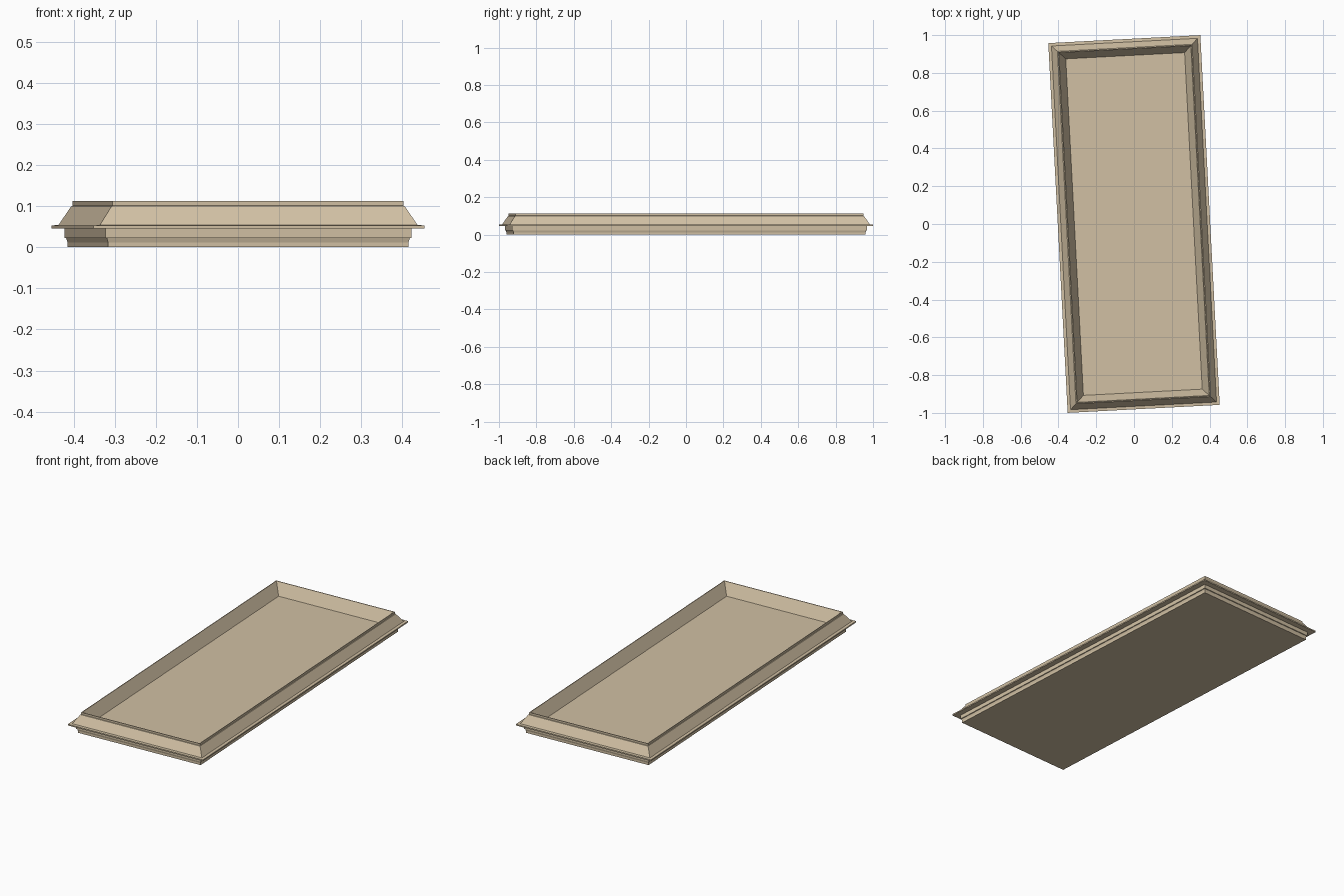
import bpy, bmesh, math
from mathutils import Matrix

if "Cube" in bpy.data.objects:
    bpy.data.objects.remove(bpy.data.objects["Cube"])

HALF_W, HALF_L = 0.403, 0.980   # half size at the widest flange
TURN = math.radians(3.0)        # tray sits slightly turned

# Moulding profile: (inset from flange edge, height), bottom to inner floor
PROFILE = [
    (0.037, 0.000), (0.037, 0.012),                  # foot
    (0.034, 0.022), (0.030, 0.023), (0.030, 0.045),  # stepped band
    (0.000, 0.046), (0.000, 0.053), (0.016, 0.054),  # flange
    (0.046, 0.100), (0.049, 0.101),                  # sloped side
    (0.049, 0.112), (0.053, 0.112),                  # lip
    (0.088, 0.049),                                  # inner wall
]

stone = bpy.data.materials.new("warm_stone")
stone.diffuse_color = (0.64, 0.53, 0.37, 1.0)
stone.use_nodes = True
stone.node_tree.nodes["Principled BSDF"].inputs["Base Color"].default_value = stone.diffuse_color


def rect_ring(bm, inset, z):
    w, l = HALF_W - inset, HALF_L - inset
    return [bm.verts.new((sx * w, sy * l, z))
            for sx, sy in ((-1, -1), (1, -1), (1, 1), (-1, 1))]


# Tray: stacked mitred rings closed by an underside and a floor
bm = bmesh.new()
rings = [rect_ring(bm, i, z) for i, z in PROFILE]
for a, b in zip(rings, rings[1:]):
    for k in range(4):
        n = (k + 1) % 4
        bm.faces.new((a[k], a[n], b[n], b[k]))
bm.faces.new(list(reversed(rings[0])))
bm.faces.new(rings[-1])
bmesh.ops.rotate(bm, verts=bm.verts, cent=(0, 0, 0),
                 matrix=Matrix.Rotation(TURN, 3, 'Z'))
bmesh.ops.recalc_face_normals(bm, faces=bm.faces)

mesh = bpy.data.meshes.new("moulded_tray")
bm.to_mesh(mesh)
bm.free()
mesh.materials.append(stone)
tray = bpy.data.objects.new("moulded_tray", mesh)
bpy.context.collection.objects.link(tray)
